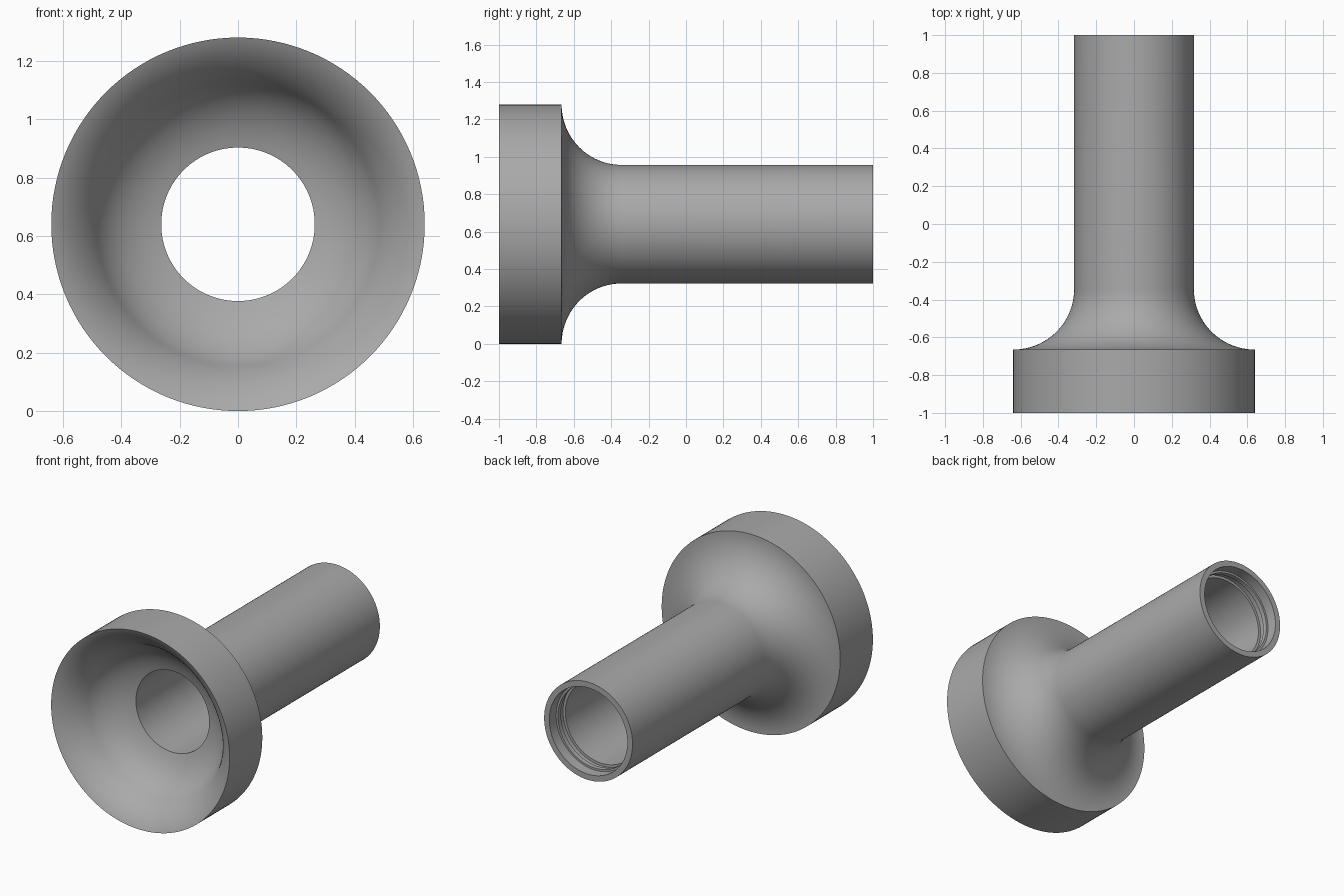
import bpy
import bmesh
import math
from mathutils import Vector
from mathutils.geometry import interpolate_bezier

cube = bpy.data.objects.get("Cube")
if cube:
    bpy.data.objects.remove(cube, do_unlink=True)

RIM, TUBE, BORE, GROOVE = 0.64, 0.317, 0.263, 0.28
SHOULDER, FILLET_END = -0.665, -0.345
SEGMENTS = 128


def bezier(a, b, c, d, n=16):
    """Sampled curve through (radius, y) points, without its last point."""
    pts = interpolate_bezier(*(Vector((*p, 0)) for p in (a, b, c, d)), n)
    return [(p.x, p.y) for p in pts[:-1]]


# Outside: rim band, concave fillet, straight tube
profile = [(RIM, -1)]
for i in range(25):
    t = math.pi / 2 * i / 24
    profile.append((RIM - (RIM - TUBE) * math.sin(t),
                    FILLET_END + (SHOULDER - FILLET_END) * math.cos(t)))
profile.append((TUBE, 1))

# Inside: stepped back opening with a ridge and groove, then the bore
profile += [(GROOVE, 1), (GROOVE, 0.93), (BORE + 0.004, 0.93), (BORE + 0.004, 0.9),
            (GROOVE, 0.9), (GROOVE, 0.86), (BORE, 0.86)]

# Inside: S-shaped cup running from the bore out to the rim
middle = (0.485, -0.84)
profile += bezier((BORE, -0.67), (0.393, -0.706), (0.455, -0.78), middle)
profile += bezier(middle, (0.515, -0.9), (0.57, -0.968), (RIM, -1))

# Revolve the closed profile around the y axis
bm = bmesh.new()
verts = [bm.verts.new((r, y, 0)) for r, y in profile]
edges = [bm.edges.new((v, verts[(i + 1) % len(verts)])) for i, v in enumerate(verts)]
bmesh.ops.spin(bm, geom=verts + edges, cent=(0, 0, 0), axis=(0, 1, 0),
               angle=math.tau, steps=SEGMENTS, use_merge=True)
bmesh.ops.remove_doubles(bm, verts=bm.verts, dist=0.0001)
bmesh.ops.recalc_face_normals(bm, faces=bm.faces)
bmesh.ops.translate(bm, verts=bm.verts, vec=(0, 0, RIM))
mesh = bpy.data.meshes.new("flared_tube")
bm.to_mesh(mesh)
bm.free()

flared_tube = bpy.data.objects.new("flared_tube", mesh)
bpy.context.collection.objects.link(flared_tube)

# Plain grey material
GREY = (0.4, 0.4, 0.4, 1)
grey = bpy.data.materials.new("plain_grey")
grey.use_nodes = True
grey.diffuse_color = GREY
grey.node_tree.nodes["Principled BSDF"].inputs["Base Color"].default_value = GREY
mesh.materials.append(grey)

bpy.ops.object.select_all(action="DESELECT")
flared_tube.select_set(True)
bpy.context.view_layer.objects.active = flared_tube
bpy.ops.object.shade_smooth_by_angle(angle=math.radians(30))
